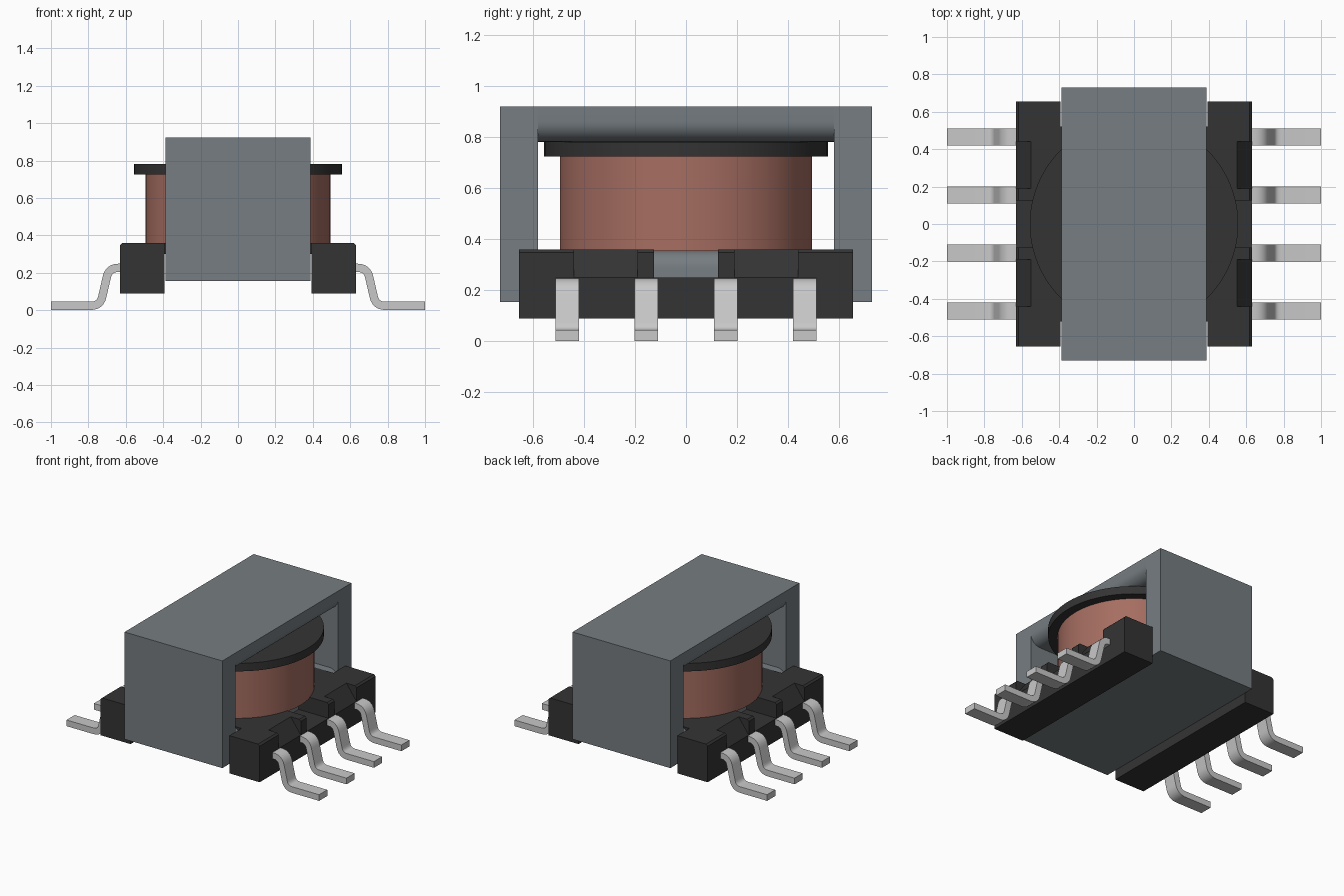
import bpy
import bmesh
import math
from mathutils import Vector

if "Cube" in bpy.data.objects:
    bpy.data.objects.remove(bpy.data.objects["Cube"], do_unlink=True)


def material(name, rgb):
    m = bpy.data.materials.new(name)
    m.use_nodes = True
    m.diffuse_color = (*rgb, 1)
    m.node_tree.nodes["Principled BSDF"].inputs["Base Color"].default_value = (*rgb, 1)
    return m


FERRITE = material("slate ferrite", (0.18, 0.205, 0.22))
PLASTIC = material("black plastic", (0.034, 0.034, 0.034))
COPPER = material("copper winding", (0.38, 0.155, 0.12))
TIN = material("tinned metal", (0.58, 0.58, 0.58))


def finish(name, bm, mat, smooth=False):
    bmesh.ops.recalc_face_normals(bm, faces=bm.faces)
    mesh = bpy.data.meshes.new(name)
    bm.to_mesh(mesh)
    bm.free()
    mesh.materials.append(mat)
    obj = bpy.data.objects.new(name, mesh)
    bpy.context.collection.objects.link(obj)
    if smooth:
        bpy.ops.object.select_all(action="DESELECT")
        obj.select_set(True)
        bpy.context.view_layer.objects.active = obj
        bpy.ops.object.shade_smooth_by_angle(angle=math.radians(35))
    return obj


def extrude(bm, profile, y0, y1):
    """Add an x-z profile extruded from y0 to y1."""
    face = bm.faces.new([bm.verts.new((x, y0, z)) for x, z in profile])
    out = bmesh.ops.extrude_face_region(bm, geom=[face])
    verts = [v for v in out["geom"] if isinstance(v, bmesh.types.BMVert)]
    bmesh.ops.translate(bm, verts=verts, vec=(0, y1 - y0, 0))


def rect(x0, x1, z0, z1):
    return [(x0, z0), (x1, z0), (x1, z1), (x0, z1)]


def cylinder(name, radius, z0, z1, mat):
    bm = bmesh.new()
    bmesh.ops.create_cone(bm, cap_ends=True, segments=96, radius1=radius,
                          radius2=radius, depth=z1 - z0)
    bmesh.ops.translate(bm, verts=bm.verts, vec=(0, 0, (z0 + z1) / 2))
    return finish(name, bm, mat, True)


# Magnetic core: two legs joined by plates with rounded inner edges
HALF, LEG_IN, LEG_OUT = 0.387, 0.58, 0.73
CORE_LOW, CORE_HIGH = 0.155, 0.922


def rounded_plate(name, outer_z, inner_z, r):
    s = 1 if inner_z > outer_z else -1
    arc = [(HALF - r + r * math.cos(i * math.pi / 16),
            inner_z - s * r * (1 - math.sin(i * math.pi / 16))) for i in range(9)]
    profile = [(HALF, outer_z)] + arc
    profile += [(-x, z) for x, z in reversed(profile)]
    bm = bmesh.new()
    extrude(bm, profile, -LEG_IN, LEG_IN)
    finish(name, bm, FERRITE, True)


rounded_plate("core_top", CORE_HIGH, 0.783, 0.08)
rounded_plate("core_bottom", CORE_LOW, 0.357, 0.07)
for side, label in ((-1, "front"), (1, "back")):
    bm = bmesh.new()
    extrude(bm, rect(-HALF, HALF, CORE_LOW, CORE_HIGH), side * LEG_IN, side * LEG_OUT)
    finish("core_leg_" + label, bm, FERRITE)

# Winding and upper bobbin flange
cylinder("winding", 0.495, 0.355, 0.73, COPPER)
cylinder("bobbin_flange", 0.557, 0.725, 0.782, PLASTIC)

# Lower bobbin platform, narrowed beside the central wire slots
bm = bmesh.new()
for y0, y1, x in ((-0.52, -0.125, 0.4), (-0.125, 0.125, 0.31), (0.125, 0.52, 0.4)):
    extrude(bm, rect(-x, x, 0.3, 0.36), y0, y1)
finish("bobbin_platform", bm, PLASTIC)

# Terminal rails with wire ramps and a central slot
IN, OUT, LOW, TOP, SLOT = 0.392, 0.63, 0.09, 0.36, 0.25
BLOCK = [(IN, LOW), (OUT, LOW), (OUT, TOP - 0.012), (OUT - 0.012, TOP), (IN, TOP)]
RAMP = [(IN, LOW), (OUT, LOW), (OUT, SLOT), (0.55, TOP), (IN, TOP)]
GROOVE = rect(IN, OUT, LOW, SLOT)
SEGMENTS = ((0.125, 0.19, BLOCK), (0.19, 0.44, RAMP), (0.44, 0.655, BLOCK))
for sx, label in ((-1, "right"), (1, "left")):
    bm = bmesh.new()
    extrude(bm, [(sx * x, z) for x, z in GROOVE], -0.125, 0.125)
    for sy in (-1, 1):
        for y0, y1, profile in SEGMENTS:
            extrude(bm, [(sx * x, z) for x, z in profile], sy * y0, sy * y1)
    finish("terminal_rail_" + label, bm, PLASTIC)


# Bent leads: a centre line with rounded corners, thickened to a strip
def rounded_path(points, radius, steps=6):
    pts = [Vector(p) for p in points]
    path = [pts[0]]
    for a, b, c in zip(pts, pts[1:], pts[2:]):
        p = b + (a - b).normalized() * radius
        q = b + (c - b).normalized() * radius
        for i in range(steps + 1):
            t = i / steps
            path.append(p * (1 - t) ** 2 + b * 2 * t * (1 - t) + q * t ** 2)
    return path + [pts[-1]]


def strip(path, half):
    upper, lower = [], []
    for i, p in enumerate(path):
        d = (path[min(i + 1, len(path) - 1)] - path[max(i - 1, 0)]).normalized()
        n = Vector((-d.y, d.x)) * half
        upper.append(p + n)
        lower.append(p - n)
    return upper + lower[::-1]


LEAD = strip(rounded_path([(0.59, 0.226), (0.69, 0.226), (0.737, 0.023), (1, 0.023)],
                          0.05), 0.022)
for sx, label in ((-1, "right"), (1, "left")):
    for i, y in enumerate((-0.465, -0.155, 0.155, 0.465)):
        bm = bmesh.new()
        extrude(bm, [(sx * p.x, p.y) for p in LEAD], y - 0.046, y + 0.046)
        finish(f"lead_{label}_{i + 1}", bm, TIN, True)
